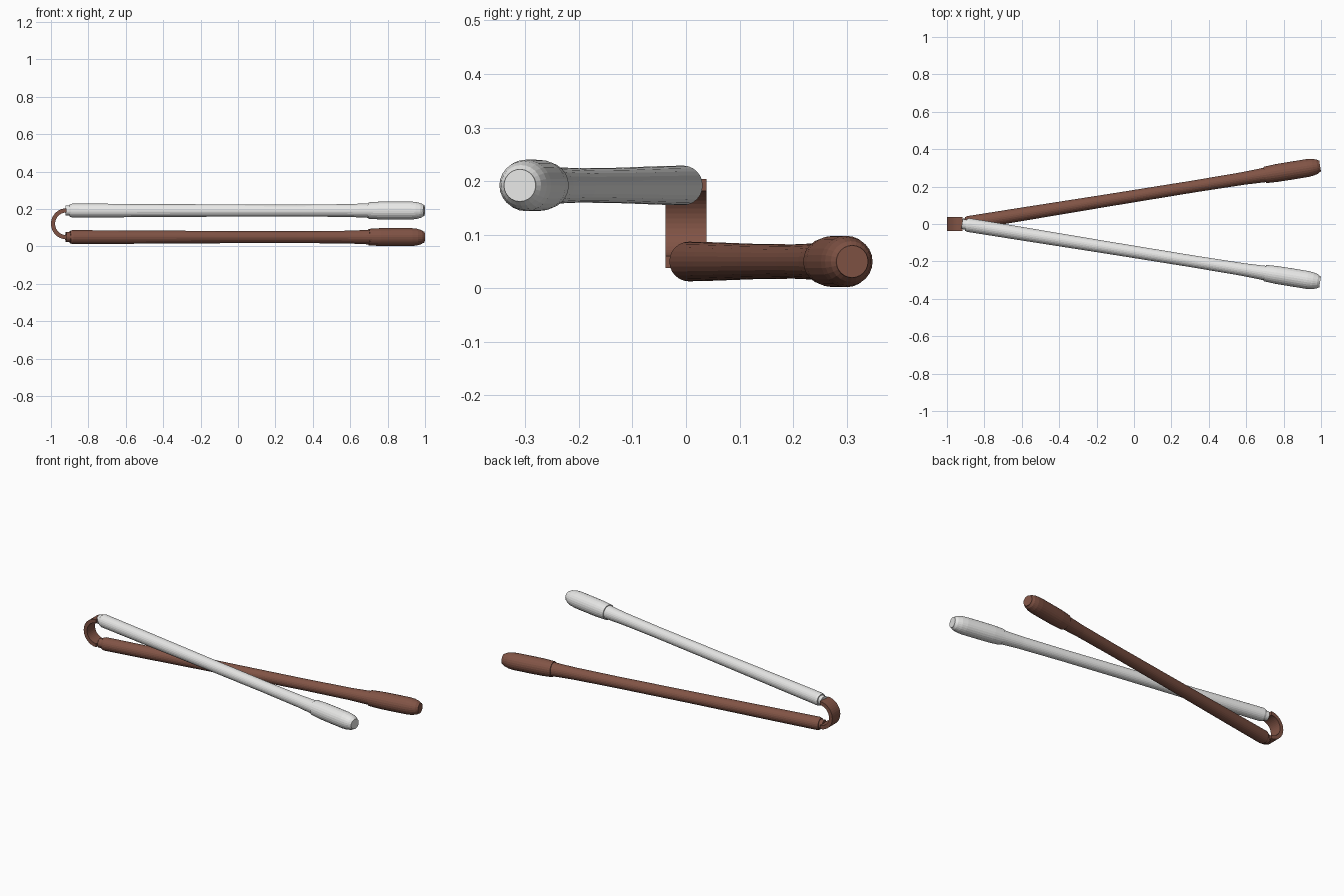
import bpy, bmesh, math
from mathutils import Matrix, Vector

if "Cube" in bpy.data.objects:
    bpy.data.objects.remove(bpy.data.objects["Cube"])

PIVOT_X = -0.92
SWING = math.radians(9.2)
Z_LOW, Z_HIGH = 0.05, 0.192
SIDES = 24


def material(name, rgb):
    m = bpy.data.materials.new(name)
    m.diffuse_color = (*rgb, 1)
    m.use_nodes = True
    m.node_tree.nodes["Principled BSDF"].inputs["Base Color"].default_value = m.diffuse_color
    return m


brown = material("brown", (0.22, 0.088, 0.06))
white = material("off_white", (0.8, 0.8, 0.79))


def finish(name, bm, mat, smooth=False):
    bmesh.ops.recalc_face_normals(bm, faces=bm.faces)
    me = bpy.data.meshes.new(name)
    bm.to_mesh(me)
    bm.free()
    me.materials.append(mat)
    ob = bpy.data.objects.new(name, me)
    bpy.context.collection.objects.link(ob)
    for p in me.polygons:
        p.use_smooth = smooth
    return ob


def turned(name, profile, z, angle, mat):
    """Closed lathe along local x from (distance, radius) points, swung about the pivot."""
    bm = bmesh.new()
    rings = []
    for d, r in profile:
        rings.append([bm.verts.new((d, r * math.cos(2 * math.pi * i / SIDES),
                                    r * math.sin(2 * math.pi * i / SIDES)))
                      for i in range(SIDES)])
    for a, b in zip(rings, rings[1:]):
        for i in range(SIDES):
            j = (i + 1) % SIDES
            bm.faces.new((a[i], a[j], b[j], b[i]))
    bm.faces.new(rings[0])
    bm.faces.new(rings[-1])
    bm.transform(Matrix.Translation(Vector((PIVOT_X, 0, z))) @ Matrix.Rotation(angle, 4, 'Z'))
    return finish(name, bm, mat)


# Collar, tapering shaft and thicker grip of each stick
collar = [(0.0, 0.027), (0.03, 0.027)]
shaft = [(0.022, 0.033), (0.034, 0.037), (0.3, 0.036), (0.8, 0.033), (1.25, 0.032),
         (1.52, 0.034), (1.6, 0.037), (1.66, 0.040)]
grip = [(1.64, 0.044), (1.70, 0.0475), (1.76, 0.048), (1.87, 0.048), (1.90, 0.045),
        (1.925, 0.038), (1.935, 0.031), (1.94, 0.030)]

for label, z, angle, mat in (("lower", Z_LOW, SWING, brown), ("upper", Z_HIGH, -SWING, white)):
    for part, profile in (("collar", collar), ("shaft", shaft), ("grip", grip)):
        turned(f"{label}_{part}", profile, z, angle, mat)

# Flat U-shaped strap joining the two sticks
bm = bmesh.new()
STEPS, HALF_W, R_OUT, R_IN = 20, 0.038, 0.083, 0.061
cx, cz = -0.917, (Z_LOW + Z_HIGH) / 2
sections = []
for k in range(STEPS + 1):
    a = math.pi / 2 + math.pi * k / STEPS
    sections.append([bm.verts.new((cx + r * math.cos(a), y, cz + r * math.sin(a)))
                     for r, y in ((R_OUT, -HALF_W), (R_OUT, HALF_W), (R_IN, HALF_W), (R_IN, -HALF_W))])
for a, b in zip(sections, sections[1:]):
    for i in range(4):
        j = (i + 1) % 4
        bm.faces.new((a[i], a[j], b[j], b[i]))
bm.faces.new(sections[0])
bm.faces.new(sections[-1])
finish("strap", bm, brown)
